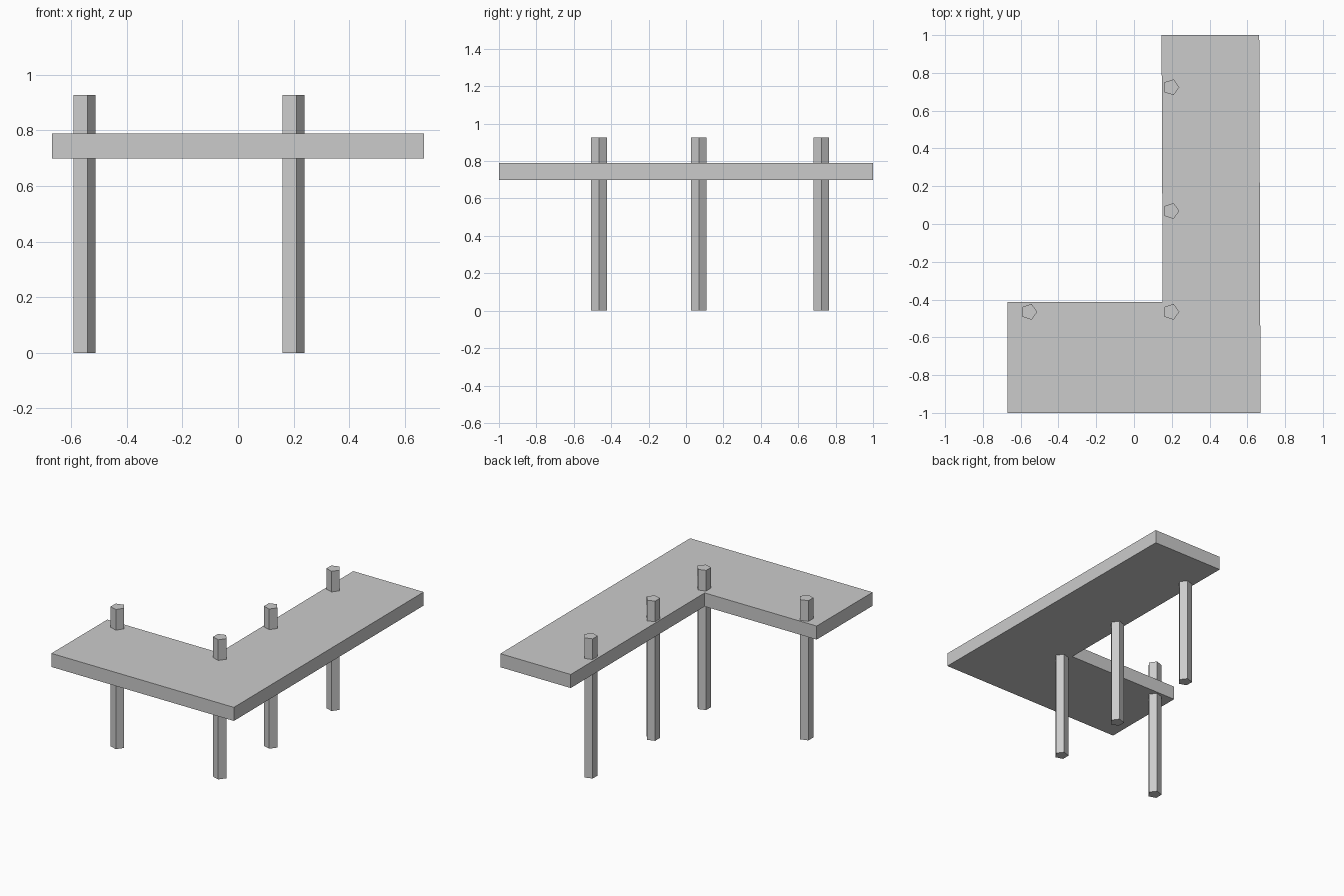
import bpy
import bmesh
from math import cos, sin, tau

if "Cube" in bpy.data.objects:
    bpy.data.objects.remove(bpy.data.objects["Cube"], do_unlink=True)

GREY = (0.6, 0.6, 0.6, 1.0)
mat = bpy.data.materials.new("plain grey")
mat.use_nodes = True
mat.diffuse_color = GREY
mat.node_tree.nodes["Principled BSDF"].inputs["Base Color"].default_value = GREY


def prism(name, outline, z0, z1):
    """Extrude a flat outline from z0 up to z1."""
    bm = bmesh.new()
    base = bm.faces.new([bm.verts.new((x, y, z0)) for x, y in outline])
    top = bmesh.ops.extrude_face_region(bm, geom=[base], use_keep_orig=True)
    verts = [v for v in top["geom"] if isinstance(v, bmesh.types.BMVert)]
    bmesh.ops.translate(bm, verts=verts, vec=(0, 0, z1 - z0))
    bmesh.ops.recalc_face_normals(bm, faces=bm.faces)
    mesh = bpy.data.meshes.new(name)
    bm.to_mesh(mesh)
    bm.free()
    mesh.materials.append(mat)
    obj = bpy.data.objects.new(name, mesh)
    bpy.context.collection.objects.link(obj)
    return obj


# L-shaped slab, its long arm leaning very slightly
prism("corner_slab",
      [(-0.67, -1), (0.67, -1), (0.663, 1), (0.146, 1), (0.152, -0.413), (-0.67, -0.413)],
      0.70, 0.79)

# Five-sided posts that run through the slab
RADIUS = 0.044
posts = {
    "post_corner": (0.196, -0.465),
    "post_side": (-0.556, -0.465),
    "post_middle": (0.196, 0.069),
    "post_back": (0.196, 0.724),
}
for name, (x, y) in posts.items():
    ring = [(x + RADIUS * cos(tau * i / 5), y + RADIUS * sin(tau * i / 5)) for i in range(5)]
    prism(name, ring, 0, 0.927)
